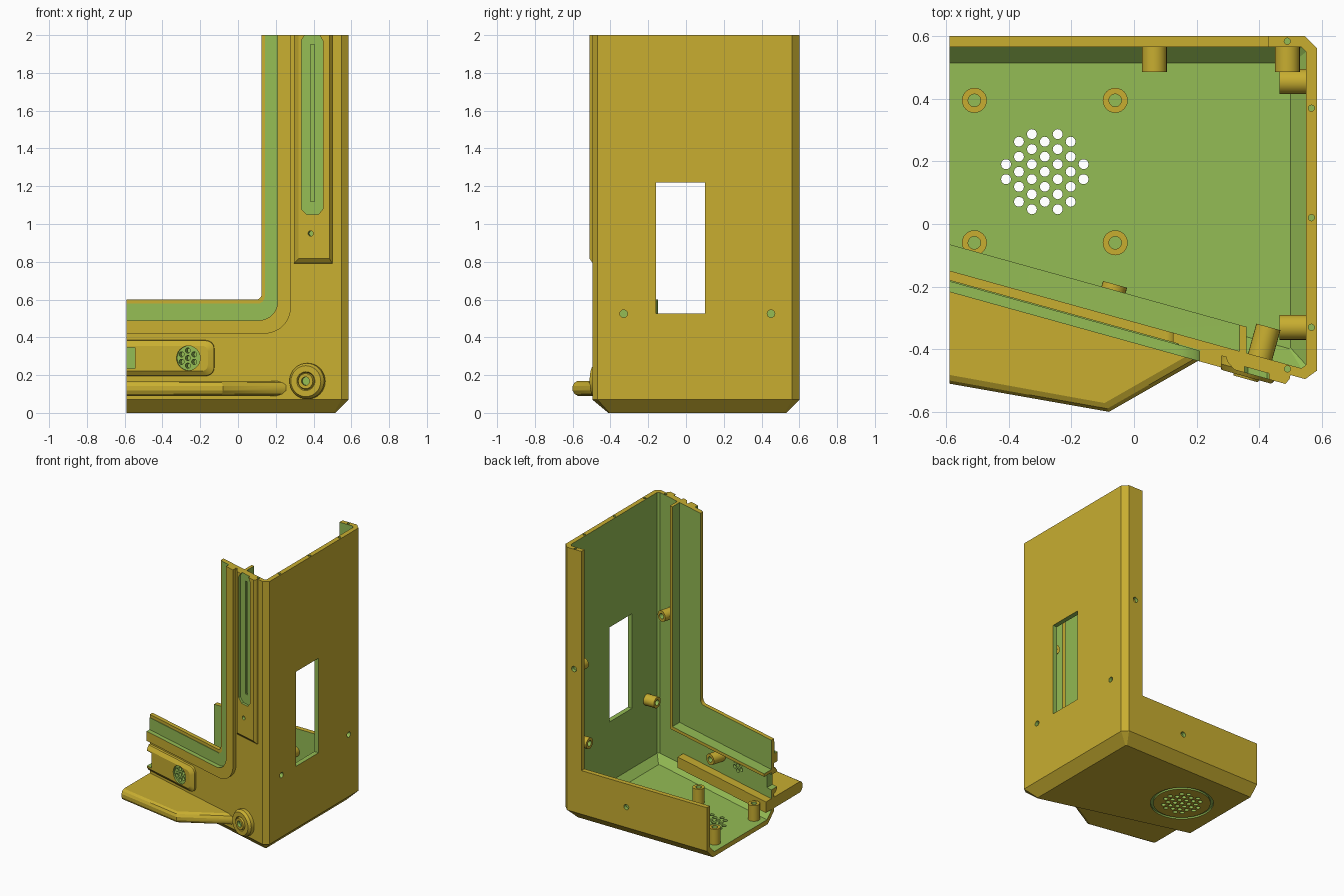
import bpy, bmesh, math
from mathutils import Vector

if "Cube" in bpy.data.objects:
    bpy.data.objects.remove(bpy.data.objects["Cube"])

def material(name, col):
    m = bpy.data.materials.new(name)
    m.diffuse_color = (*col, 1)
    m.use_nodes = True
    m.node_tree.nodes["Principled BSDF"].inputs["Base Color"].default_value = m.diffuse_color
    return m

MATS = [material("gold", (0.578, 0.423, 0.030)), material("green", (0.296, 0.503, 0.089))]
GOLD, GREEN = 0, 1
SLOPE = 0.2775
FRONT_N = Vector((-SLOPE, -1, 0)).normalized()

def front_y(x):
    return -0.495 - SLOPE * (x - 0.545)

def on_front(x, z, d):
    """Point on the slanted front, d outward."""
    return Vector((x, front_y(x) - d, z))

def finish(name, bm, mat=GOLD, rule=None):
    bmesh.ops.recalc_face_normals(bm, faces=bm.faces)
    for f in bm.faces:
        f.material_index = rule(f) if rule else mat
    me = bpy.data.meshes.new(name)
    bm.to_mesh(me)
    bm.free()
    for m in MATS:
        me.materials.append(m)
    ob = bpy.data.objects.new(name, me)
    bpy.context.collection.objects.link(ob)
    return ob

def loft(name, rings, mat=GOLD, rule=None):
    bm = bmesh.new()
    vs = [[bm.verts.new(p) for p in r] for r in rings]
    n = len(rings[0])
    for a, b in zip(vs, vs[1:]):
        for i in range(n):
            j = (i + 1) % n
            bm.faces.new((a[i], a[j], b[j], b[i]))
    bm.faces.new(vs[0])
    bm.faces.new(vs[-1])
    bm.normal_update()
    return finish(name, bm, mat, rule)

def front_loft(name, layers, mat=GOLD, rule=None):
    return loft(name, [[on_front(x, z, d) for x, z in pts] for pts, d in layers], mat, rule)

def box(name, lo, hi, mat=GOLD):
    plan = [(lo[0], lo[1]), (hi[0], lo[1]), (hi[0], hi[1]), (lo[0], hi[1])]
    return loft(name, [[Vector((x, y, z)) for x, y in plan] for z in (lo[2], hi[2])], mat)

def turned(name, origin, axis, profile, mat=GOLD, rule_r=0, n=24):
    """Loft circles (radius, height) along an axis; rings inside rule_r are green."""
    q = Vector(axis).to_track_quat('Z', 'Y')
    o = Vector(origin)
    rings = [[o + q @ Vector((r * math.cos(2 * math.pi * i / n), r * math.sin(2 * math.pi * i / n), h))
              for i in range(n)] for r, h in profile]
    def rule(f):
        far = max((v.co - o - q @ Vector((0, 0, (q.inverted() @ (v.co - o)).z))).length for v in f.verts)
        return GREEN if far < rule_r else mat
    return loft(name, rings, mat, rule)

def cut(targets, cutter):
    for t in targets:
        mod = t.modifiers.new("cut", 'BOOLEAN')
        mod.operation, mod.solver, mod.object = 'DIFFERENCE', 'EXACT', cutter
        me = bpy.data.meshes.new_from_object(t.evaluated_get(bpy.context.evaluated_depsgraph_get()))
        t.modifiers.clear()
        t.data = me
    bpy.data.objects.remove(cutter)

def plan(d, c, xl, z, df=None):
    """Case outline inset by d with corner chamfer c."""
    k = (d if df is None else df) * 1.038
    xr, yb = 0.585 - d, 0.6 - d
    f = lambda x: front_y(x) + k
    return [Vector((x, y, z)) for x, y in ((xl, yb), (xr - c, yb), (xr, yb - c),
            (xr, f(xr) + c), (xr - c, f(xr - c)), (xl, f(xl)))]

def bend(xl, zl, r, n=10):
    """L-shaped line with a rounded corner."""
    arc = [(xl - r + r * math.sin(a), zl + r - r * math.cos(a))
           for a in (math.pi / 2 * i / n for i in range(n + 1))]
    return [(-0.59, zl)] + arc + [(xl, 2.0)]

def band(name, a, b, d0, d1, mat=GOLD, rule=None):
    pts = bend(*a) + bend(*b)[::-1]
    return front_loft(name, [(pts, d0), (pts, d1)], mat, rule)

# Case: chamfered tub, open at the top and left
case = loft("case_shell", [plan(0.07, 0.008, -0.59, 0), plan(0, 0.038, -0.59, 0.07), plan(0, 0.038, -0.59, 2)])
cut([case], loft("cavity", [plan(0.085, 0.004, -0.7, 0.035, 0.08), plan(0.035, 0.015, -0.7, 0.085, 0.03),
                            plan(0.035, 0.015, -0.7, 2.1, 0.03)], GREEN))
cut([case], box("back_opening", (-0.7, 0.45, 0.39), (0.43, 0.7, 2.1)))
opening = [(-0.7, 0.6)] + bend(0.125, 0.6, 0.03)[1:-1] + [(0.125, 2.1), (-0.7, 2.1)]
cut([case], loft("front_opening", [[Vector((x, y, z)) for x, z in opening] for y in (-0.7, 0.3)]))
cut([case], box("side_window", (0.5, -0.16, 0.525), (0.7, 0.1, 1.22), GREEN))

# Floor vent: hexagonal hole pattern and ring groove underneath
for col, count in zip(range(-3, 4), (2, 5, 6, 5, 6, 5, 2)):
    for j in range(count):
        p = (-0.285 + 0.0413 * col, 0.167 + 0.048 * (j - (count - 1) / 2), -0.1)
        cut([case], turned("vent_hole", p, (0, 0, 1), [(0.016, 0), (0.016, 0.2)], GREEN, n=12))
groove = turned("vent_groove", (-0.285, 0.167, -0.02), (0, 0, 1), [(0.215, 0), (0.215, 0.032)], GREEN, n=40)
cut([groove], turned("groove_core", (-0.285, 0.167, -0.05), (0, 0, 1), [(0.195, 0), (0.195, 0.1)], GREEN, n=40))
cut([case], groove)

# Screw holes in the walls and along the top rim
screws = [((0.6, -0.33, 0.525), (-1, 0, 0)), ((0.6, 0.45, 0.525), (-1, 0, 0)),
          ((0.065, 0.615, 0.22), (0, -1, 0)), ((0.49, 0.615, 1.12), (0, -1, 0))]
for p, ax in screws:
    cut([case], turned("screw_hole", p, ax, [(0.02, 0), (0.02, 0.04)], GREEN, n=16))
for x, y in ((0.567, 0.37), (0.567, 0.02), (0.567, -0.33), (0.49, -0.463), (0.49, 0.584)):
    cut([case], turned("rim_hole", (x, y, 1.95), (0, 0, 1), [(0.01, 0), (0.01, 0.1)], GREEN, n=12))

# Screw bosses with blind holes
def boss(name, p, ax, length):
    turned(name, p, ax, [(0.04, 0), (0.04, length), (0.02, length), (0.02, length - 0.05)], GOLD, 0.021)

for x in (-0.51, -0.06):
    for y in (0.395, -0.06):
        boss("floor_boss", (x, y, 0.03), (0, 0, 1), 0.12)
for y in (-0.33, 0.455):
    boss("side_boss", (0.555, y, 0.525), (-1, 0, 0), 0.09)
for x, z in ((0.065, 0.22), (0.49, 1.12)):
    boss("back_boss", (x, 0.575, z), (0, -1, 0), 0.09)
for x, z in ((0.40, 1.17), (-0.09, 0.30)):
    boss("front_boss", on_front(x, z, -0.02), -FRONT_N, 0.11)

# Front frame: recessed green strip, raised trim, inner rib
band("recess_strip", (0.142, 0.578, 0.04), (0.212, 0.488, 0.1), -0.001, 0.004, GREEN)
def trim_rule(f):
    c, n = f.calc_center_median(), f.normal
    inner = (n.z > 0.25 or n.x < -0.6) and n.y > -0.5
    return GREEN if inner and -0.58 < c.x and c.z < 1.99 else GOLD
trim = band("frame_trim", (0.21, 0.49, 0.1), (0.28, 0.42, 0.14), -0.002, 0.037, GOLD, trim_rule)
band("inner_rib", (0.337, 0.385, 0.004), (0.36, 0.362, 0.004), -0.025, -0.115, GREEN,
     lambda f: GOLD if f.normal.y > 0.8 or f.calc_center_median().z > 1.99
     or f.calc_center_median().x < -0.589 else GREEN)

# Tall raised panel with slotted inset
def rect(x0, x1, z0, z1):
    return [(x0, z0), (x1, z0), (x1, z1), (x0, z1)]
panel = front_loft("tall_panel", [(rect(0.295, 0.5, 0.79, 2), -0.002), (rect(0.297, 0.498, 0.793, 2), 0.012),
                                  (rect(0.32, 0.484, 0.817, 2), 0.033)])
inset = [(0.365, 1.05), (0.425, 1.05), (0.45, 1.08), (0.45, 1.97), (0.425, 2.01), (0.36, 2.01), (0.335, 1.97), (0.335, 1.08)]
cut([panel], front_loft("panel_inset", [(inset, 0.014), (inset, 0.06)], GREEN))
slit = rect(0.385, 0.405, 1.12, 1.95)
cut([panel], front_loft("panel_slit", [(slit, 0.002), (slit, 0.06)], GREEN))
cut([panel], turned("panel_screw", on_front(0.39, 0.95, 0.01), FRONT_N, [(0.014, 0), (0.014, 0.06)], GREEN, n=12))

# Speaker panel with grille and end notch
def tab(x1, z0, z1, r):
    arc = lambda cz, a0: [(x1 - r + r * math.cos(a0 + i * math.pi / 10), cz + r * math.sin(a0 + i * math.pi / 10))
                          for i in range(6)]
    return [(-0.59, z0)] + arc(z0 + r, -math.pi / 2) + arc(z1 - r, 0) + [(-0.59, z1)]
speaker = front_loft("speaker_panel", [(tab(-0.125, 0.195, 0.385, 0.045), -0.002),
                                       (tab(-0.127, 0.198, 0.382, 0.043), 0.015),
                                       (tab(-0.16, 0.222, 0.355, 0.03), 0.034)])
cut([speaker], turned("grille_recess", on_front(-0.26, 0.29, 0.022), FRONT_N, [(0.065, 0), (0.065, 0.06)], GREEN))
side = Vector((1, -SLOPE, 0)).normalized()
for i in range(7):
    r, a = (0, 0) if i == 0 else (0.04, i * math.pi / 3 + math.pi / 6)
    p = on_front(-0.26, 0.29, 0) + side * r * math.cos(a) + Vector((0, 0, r * math.sin(a)))
    cut([speaker, case], turned("grille_hole", p - FRONT_N * 0.09, FRONT_N, [(0.014, 0), (0.014, 0.18)], GREEN, n=12))
notch = rect(-0.7, -0.545, 0.235, 0.345)
cut([speaker, case], front_loft("end_notch", [(notch, -0.08), (notch, 0.08)], GREEN))

# Shelf running through the front wall, rounded edge
shelf_plan = [(-0.59, -0.51), (-0.08, -0.6), (0.235, -0.42), (0.3, -0.4), (0.3, -0.33), (-0.59, -0.085)]
def ring(z, k):
    c = Vector((-0.15, -0.33))
    out = []
    for x, y in shelf_plan:
        outer = y < -0.41
        out.append(Vector((x if x < -0.5 else x - k * 0.5 * outer, y + k * outer, z)))
    return out
loft("shelf", [ring(0.09, 0.028), ring(0.1, 0.01), ring(0.118, 0), ring(0.142, 0), ring(0.16, 0.01), ring(0.17, 0.028)])

# Round knob on the lower corner
turned("knob", on_front(0.372, 0.168, -0.005), FRONT_N,
       [(0.095, 0), (0.095, 0.03), (0.082, 0.048), (0.05, 0.048), (0.045, 0.04), (0.04, 0.055),
        (0.022, 0.055), (0.022, 0.035)], GOLD, 0.023, 32)

# Smooth round surfaces, keep edges sharp
bpy.ops.object.select_all(action='SELECT')
bpy.context.view_layer.objects.active = case
bpy.ops.object.shade_smooth_by_angle(angle=math.radians(25))
